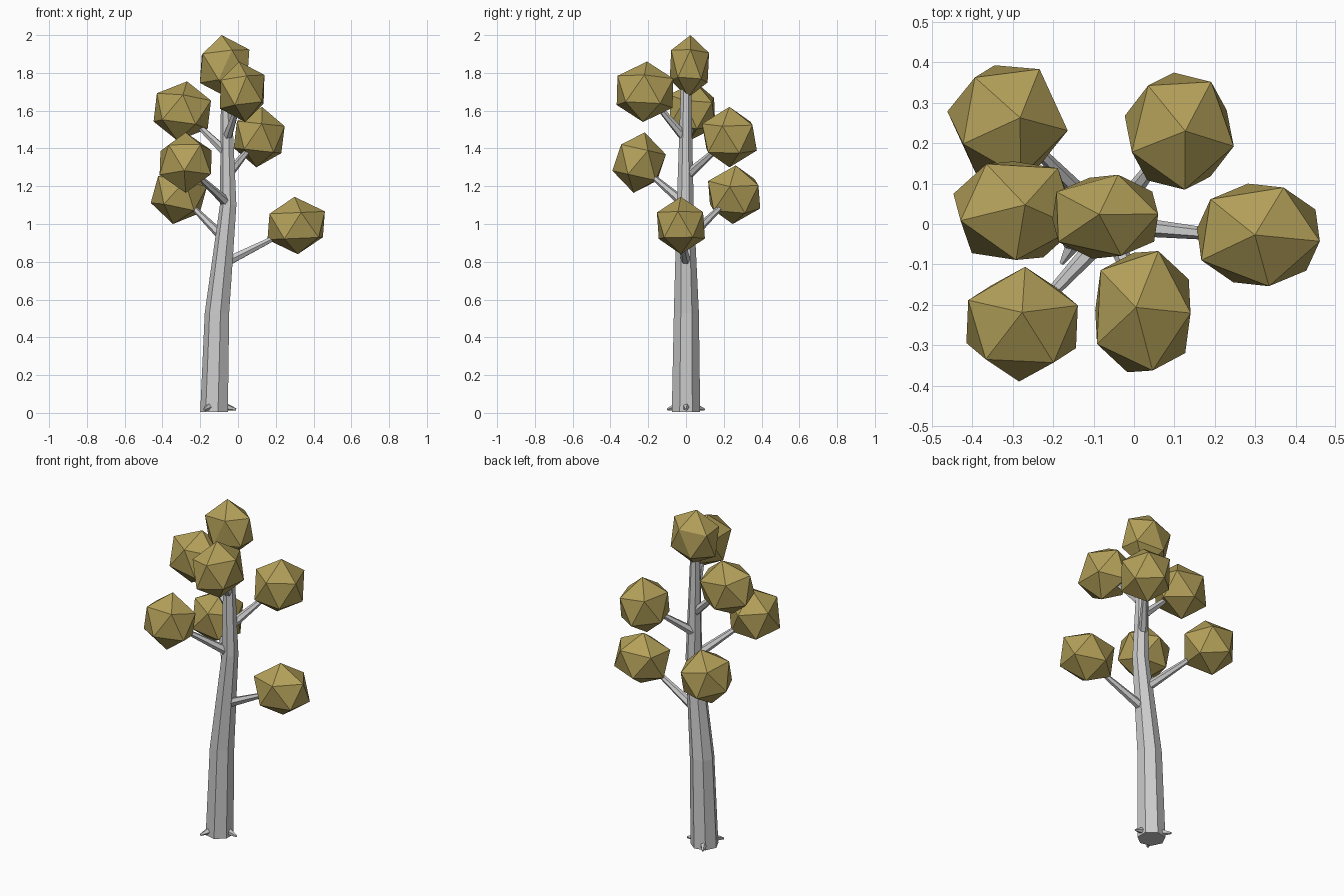
import bpy, bmesh
from math import sin, cos, pi, radians
from mathutils import Vector, Matrix

if "Cube" in bpy.data.objects:
    bpy.data.objects.remove(bpy.data.objects["Cube"])

leaf_mat = bpy.data.materials.new("leaf_ochre")
leaf_mat.diffuse_color = (0.45, 0.35, 0.10, 1)
leaf_mat.use_nodes = True
leaf_mat.node_tree.nodes["Principled BSDF"].inputs["Base Color"].default_value = leaf_mat.diffuse_color


def finish(name, bm, mat=None):
    bmesh.ops.recalc_face_normals(bm, faces=bm.faces[:])
    me = bpy.data.meshes.new(name)
    bm.to_mesh(me)
    bm.free()
    ob = bpy.data.objects.new(name, me)
    bpy.context.collection.objects.link(ob)
    if mat:
        me.materials.append(mat)
    return ob


def loft(bm, rings):
    """Skin a list of equal-length rings and cap both ends."""
    vs = [[bm.verts.new(p) for p in r] for r in rings]
    n = len(vs[0])
    for a, b in zip(vs, vs[1:]):
        for i in range(n):
            j = (i + 1) % n
            bm.faces.new((a[i], a[j], b[j], b[i]))
    bm.faces.new(vs[0][::-1])
    bm.faces.new(vs[-1])


def taper(name, a, b, r0, r1, sides):
    """Tapered rod between two points."""
    a, b = Vector(a), Vector(b)
    q = (b - a).to_track_quat('Z', 'Y')
    ring = lambda c, r: [c + q @ Vector((r * cos(2 * pi * i / sides), r * sin(2 * pi * i / sides), 0))
                         for i in range(sides)]
    bm = bmesh.new()
    loft(bm, [ring(a, r0), ring(b, r1)])
    return finish(name, bm)


def leaf_clump(name, center, half, yaw, tilt):
    """Icosahedron, turned and tilted, then fitted to its box."""
    h, w = 0.447, 0.894
    pts = [Vector((0, 0, 1)), Vector((0, 0, -1))]
    for k in range(5):
        for z, off in ((h, 0), (-h, 36)):
            t = radians(yaw + 72 * k + off)
            pts.append(Vector((w * cos(t), w * sin(t), z)))
    rot = Matrix.Rotation(tilt[0], 3, 'Y') @ Matrix.Rotation(-tilt[1], 3, 'X')
    pts = [rot @ p for p in pts]
    lo = [min(p[i] for p in pts) for i in range(3)]
    hi = [max(p[i] for p in pts) for i in range(3)]
    bm = bmesh.new()
    for p in pts:
        bm.verts.new([center[i] + half[i] * (2 * (p[i] - lo[i]) / (hi[i] - lo[i]) - 1) for i in range(3)])
    bmesh.ops.convex_hull(bm, input=bm.verts[:])
    return finish(name, bm, leaf_mat)


# Seven-sided leaning trunk: x, y, z, radius
trunk = [(-0.123, 0, 0.005, 0.077), (-0.108, 0.002, 0.53, 0.068),
         (-0.050, -0.004, 1.10, 0.046), (-0.062, 0.0, 1.72, 0.028)]
bm = bmesh.new()
loft(bm, [[(x + r * cos(2 * pi * (i + 0.5) / 7), y + r * sin(2 * pi * (i + 0.5) / 7), z)
           for i in range(7)] for x, y, z, r in trunk])
finish("trunk", bm)

# Small root spurs around the foot
for k, ang in enumerate((0, 120, 240)):
    t = radians(ang)
    d = Vector((cos(t), sin(t), 0))
    c = Vector((-0.123, 0, 0))
    taper(f"root_{k + 1}", c + d * 0.055 + Vector((0, 0, 0.034)),
          c + d * 0.113 + Vector((0, 0, 0.018)), 0.021, 0.006, 5)

# Branches
branches = [((-0.06, 0.0, 0.80), (0.24, -0.03, 0.95)),
            ((-0.07, 0.01, 0.92), (-0.27, 0.215, 1.12)),
            ((-0.055, -0.01, 1.11), (-0.24, -0.21, 1.28)),
            ((-0.055, 0.01, 1.26), (0.08, 0.19, 1.42)),
            ((-0.055, 0.0, 1.37), (-0.25, 0.03, 1.56)),
            ((-0.06, 0.0, 1.45), (0.01, -0.18, 1.66))]
for k, (a, b) in enumerate(branches):
    taper(f"branch_{k + 1}", a, b, 0.027, 0.012, 6)

# Leaf clumps: centre, half size, yaw, tilt
clumps = [((-0.071, 0.018, 1.835), (0.131, 0.104, 0.165), 2, (-0.1, 0.05)),
          ((0.022, -0.217, 1.70), (0.118, 0.15, 0.16), -3, (-0.12, 0.06)),
          ((-0.295, 0.033, 1.598), (0.152, 0.122, 0.157), 50, (0.15, 0.1)),
          ((0.112, 0.230, 1.46), (0.135, 0.145, 0.16), 57, (0.1, 0.0)),
          ((-0.277, -0.248, 1.325), (0.138, 0.142, 0.16), 15, (0.0, 0.2)),
          ((-0.313, 0.255, 1.155), (0.149, 0.138, 0.155), 61, (0.2, 0.05)),
          ((0.308, -0.027, 0.992), (0.152, 0.127, 0.152), 65, (-0.05, 0.0))]
for k, c in enumerate(clumps):
    leaf_clump(f"leaf_clump_{k + 1}", *c)
